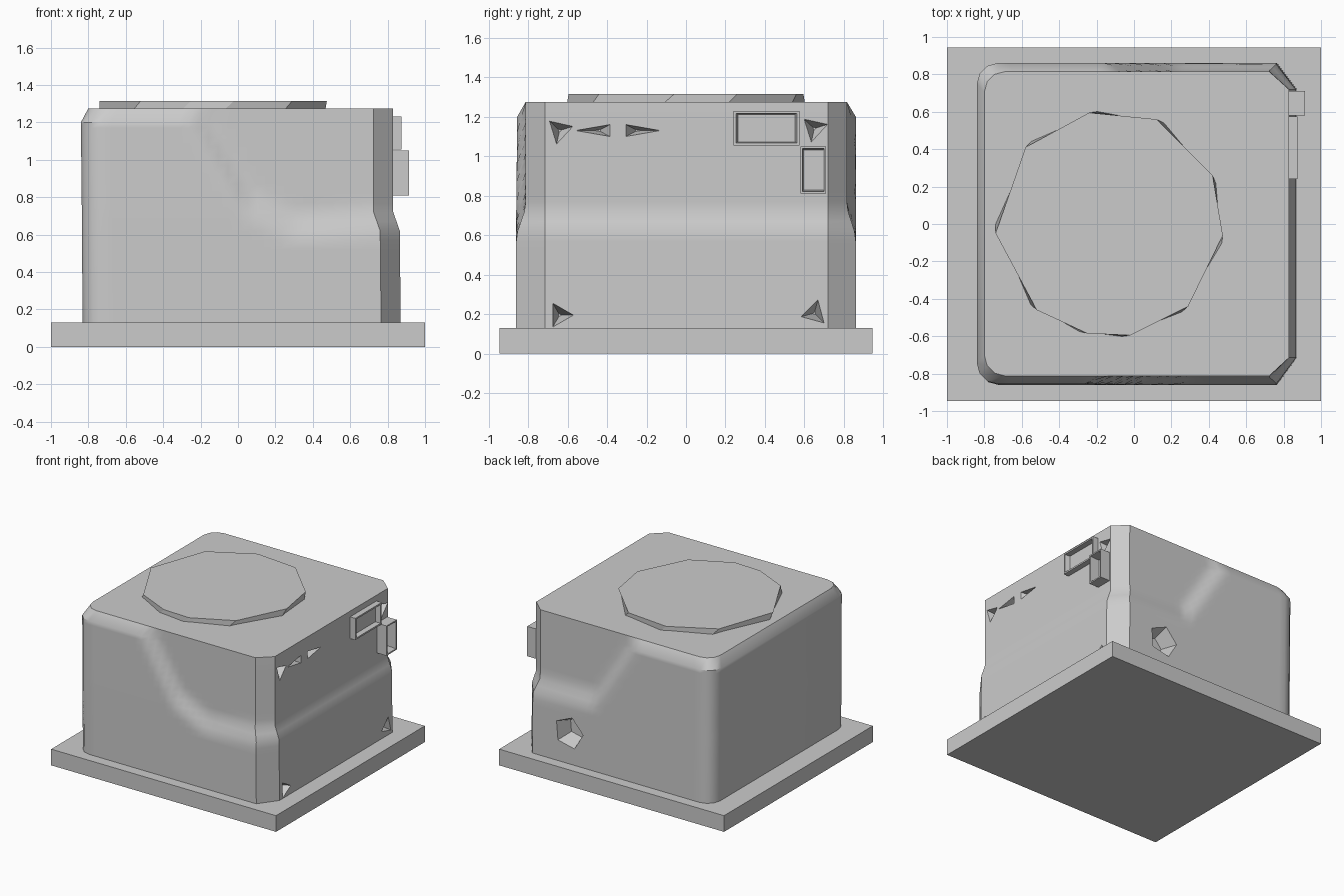
import bpy, bmesh
from math import radians, pi, sin, cos
from mathutils import Matrix, Vector

cube = bpy.data.objects.get("Cube")
if cube:
    bpy.data.objects.remove(cube, do_unlink=True)

grey = bpy.data.materials.new("plain_grey")
grey.use_nodes = True
COLOR = (0.6, 0.6, 0.6, 1)
grey.diffuse_color = COLOR
grey.node_tree.nodes["Principled BSDF"].inputs["Base Color"].default_value = COLOR


def finish(bm, name):
    bmesh.ops.recalc_face_normals(bm, faces=bm.faces)
    mesh = bpy.data.meshes.new(name)
    bm.to_mesh(mesh)
    bm.free()
    mesh.materials.append(grey)
    obj = bpy.data.objects.new(name, mesh)
    bpy.context.collection.objects.link(obj)
    return obj


def add_box(bm, lo, hi):
    lo, hi = Vector(lo), Vector(hi)
    mat = Matrix.Translation((lo + hi) / 2) @ Matrix.Diagonal((*(hi - lo), 1))
    bmesh.ops.create_cube(bm, size=1, matrix=mat)


def loft(rings, name):
    bm = bmesh.new()
    loops = [[bm.verts.new(p) for p in ring] for ring in rings]
    for a, b in zip(loops, loops[1:]):
        for i in range(len(a)):
            j = (i + 1) % len(a)
            bm.faces.new((a[i], a[j], b[j], b[i]))
    bm.faces.new(loops[0][::-1])
    bm.faces.new(loops[-1])
    return finish(bm, name)


def interp(table, t):
    # piecewise linear lookup in rows of (key, value...)
    if t <= table[0][0]:
        return table[0][1:]
    for a, b in zip(table, table[1:]):
        if t <= b[0]:
            f = (t - a[0]) / (b[0] - a[0])
            return [p + (q - p) * f for p, q in zip(a[1:], b[1:])]
    return table[-1][1:]


# Base slab
bm = bmesh.new()
add_box(bm, (-1, -0.945, 0), (1, 0.945, 0.13))
finish(bm, "base_slab")

# Body: front and back walls fall back to the roof outline above a crease
# rows: height, left, right, front, back
WALLS = [(0.12, -0.83, 0.87, -0.86, 0.86), (0.62, -0.835, 0.865, -0.86, 0.86),
         (0.72, -0.835, 0.83, -0.86, 0.86), (1.2, -0.84, 0.83, -0.855, 0.86),
         (1.275, -0.8, 0.828, -0.812, 0.815)]
ROOF_FRONT, ROOF_BACK = WALLS[-1][3:]
# crease height along x
FRONT_CREASE = [(-0.25, 1.2), (0.05, 0.7), (0.3, 0.57), (0.73, 0.6)]
BACK_CREASE = [(-0.15, 1.2), (0.22, 0.62), (0.73, 0.6)]
STEPS = 28


def fall_back(x, z, y, roof, crease):
    d = (z - interp(crease, x)[0]) / 0.14
    return y + (roof - y) * max(0, min(1, d))


def body_ring(z):
    x0, x1, y0, y1 = interp(WALLS, z)
    c, xr = 0.11, x1 - 0.105
    xs = [x0 + c + (xr - x0 - c) * i / STEPS for i in range(STEPS + 1)]
    front = [(x, fall_back(x, z, y0, ROOF_FRONT, FRONT_CREASE), z) for x in xs]
    back = [(x, fall_back(x, z, y1, ROOF_BACK, BACK_CREASE), z) for x in reversed(xs)]
    # rounded left corners, square-cut right corners
    arc = [(1 - sin(a * pi / 6), 1 - cos(a * pi / 6)) for a in (1, 2, 3)]
    left_back = [(x0 + c * u, y1 - c * v, z) for u, v in arc]
    left_front = [(x0 + c * u, y0 + c * v, z) for u, v in reversed(arc)]
    return front + [(x1, -0.715, z), (x1, 0.72, z)] + back + left_back + left_front


levels = sorted({row[0] for row in WALLS} | {round(0.17 + 0.05 * i, 2) for i in range(21)})
body = loft([body_ring(z) for z in levels], "body")


# Recesses in the side and back walls
def cutter(sides, radius, tip, mat):
    bm = bmesh.new()
    bmesh.ops.create_cone(bm, cap_ends=True, segments=sides, radius1=tip,
                          radius2=radius, depth=0.2, matrix=mat)
    return finish(bm, "recess_cutter")


def side_mat(y, z, spin, flat=1):
    return (Matrix.Translation((0.85, y, z)) @ Matrix.Rotation(pi / 2, 4, 'Y')
            @ Matrix.Diagonal((flat, 1, 1, 1)) @ Matrix.Rotation(spin, 4, 'Z'))


cutters = [cutter(3, r, 0.01, side_mat(y, z, spin))
           for y, z, spin, r in ((-0.64, 1.13, 0.3, 0.16), (0.65, 1.14, 2.4, 0.16),
                                 (-0.64, 0.195, 0, 0.11), (0.65, 0.205, 3.4, 0.11))]
for y, spin in ((-0.443, pi), (-0.247, 0)):
    cutters.append(cutter(3, 0.26, 0.02, side_mat(y, 1.13, spin, 0.3)))
back_mat = (Matrix.Translation((0.44, 0.84, 0.38)) @ Matrix.Rotation(-pi / 2, 4, 'X')
            @ Matrix.Rotation(0.4, 4, 'Z'))
cutters.append(cutter(5, 0.16, 0.08, back_mat))

bpy.context.view_layer.objects.active = body
for c in cutters:
    mod = body.modifiers.new("recess", 'BOOLEAN')
    mod.operation, mod.solver, mod.object = 'DIFFERENCE', 'EXACT', c
    bpy.ops.object.modifier_apply(modifier=mod.name)
    bpy.data.objects.remove(c, do_unlink=True)

bpy.ops.object.select_all(action='DESELECT')
body.select_set(True)
bpy.ops.object.shade_smooth_by_angle(angle=radians(32))


# Open box brackets on the side wall, with tapered pockets
def bracket(name, lo, hi, rim):
    bm = bmesh.new()
    add_box(bm, lo, hi)
    bm.normal_update()
    outer = max(bm.faces, key=lambda f: f.calc_center_median().x)
    centre = outer.calc_center_median()
    bmesh.ops.inset_region(bm, faces=[outer], thickness=rim)
    inner = bmesh.ops.extrude_face_region(bm, geom=[outer])
    bmesh.ops.delete(bm, geom=[outer], context='FACES_ONLY')
    for v in inner["geom"]:
        if isinstance(v, bmesh.types.BMVert):
            v.co = centre + (v.co - centre) * 0.93
            v.co.x = 0.835
    finish(bm, name)


bracket("upper_bracket", (0.80, 0.24, 1.055), (0.875, 0.575, 1.23), 0.018)
bracket("lower_bracket", (0.80, 0.58, 0.81), (0.915, 0.71, 1.05), 0.015)

# Irregular round lid plate, slightly twisted between its faces
LID = [(-0.24, 0.595), (0.12, 0.56), (0.42, 0.26), (0.475, -0.06), (0.29, -0.44),
       (-0.02, -0.595), (-0.25, -0.585), (-0.52, -0.46), (-0.74, -0.05), (-0.58, 0.41)]
centre = Vector((-0.13, 0, 0))


def lid_ring(z, twist):
    rot = Matrix.Rotation(twist, 3, 'Z')
    return [centre + rot @ (Vector((x, y, 0)) - centre) + Vector((0, 0, z))
            for x, y in reversed(LID)]


loft([lid_ring(1.268, radians(-5)), lid_ring(1.315, 0)], "lid_plate")
